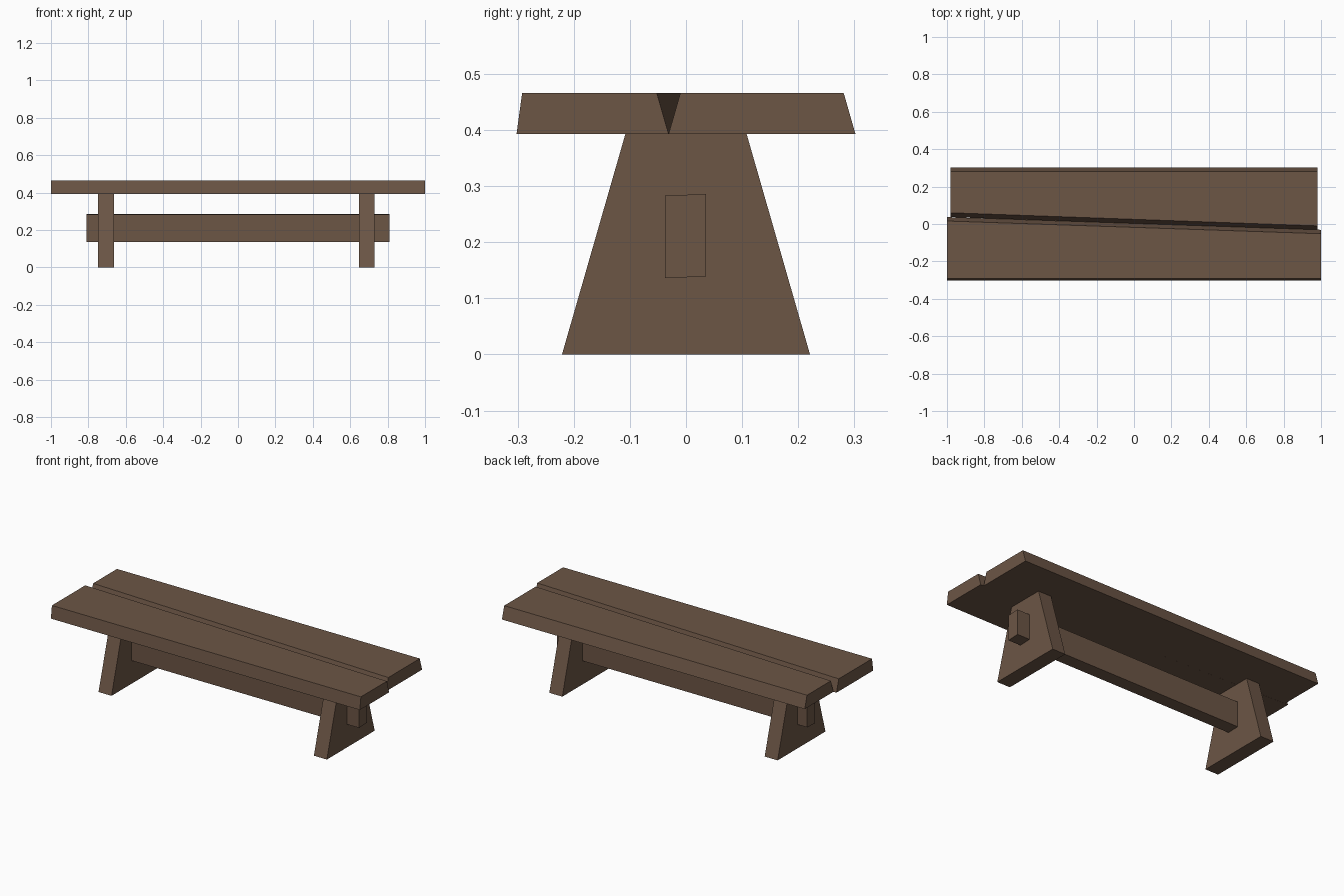
import bpy, bmesh

if "Cube" in bpy.data.objects:
    bpy.data.objects.remove(bpy.data.objects["Cube"])

wood = bpy.data.materials.new("brown wood")
wood.diffuse_color = (0.15, 0.092, 0.06, 1)
wood.use_nodes = True
wood.node_tree.nodes["Principled BSDF"].inputs["Base Color"].default_value = wood.diffuse_color


def loft(name, x0, ring0, x1, ring1):
    """Solid between two four-sided (y, z) sections at x0 and x1."""
    bm = bmesh.new()
    a = [bm.verts.new((x0, y, z)) for y, z in ring0]
    b = [bm.verts.new((x1, y, z)) for y, z in ring1]
    bm.faces.new(a)
    bm.faces.new(b[::-1])
    n = len(a)
    for i in range(n):
        j = (i + 1) % n
        bm.faces.new((a[j], a[i], b[i], b[j]))
    bmesh.ops.recalc_face_normals(bm, faces=bm.faces)
    me = bpy.data.meshes.new(name)
    bm.to_mesh(me)
    bm.free()
    me.materials.append(wood)
    ob = bpy.data.objects.new(name, me)
    bpy.context.collection.objects.link(ob)
    return ob


Z0, Z1 = 0.393, 0.466


def plank(bottom_a, bottom_b, top_a, top_b):
    return [(bottom_a, Z0), (bottom_b, Z0), (top_b, Z1), (top_a, Z1)]


# Two seat planks with bevelled edges, meeting along a slanted V groove
loft("front_seat_plank", -1.0, plank(-0.302, 0.037, -0.292, 0.016),
     1.0, plank(-0.302, -0.031, -0.292, -0.052))
loft("back_seat_plank", -0.98, plank(0.037, 0.302, 0.060, 0.281),
     0.98, plank(-0.031, 0.302, -0.010, 0.281))

# Tapered board legs
leg = [(-0.221, 0), (0.221, 0), (0.108, Z0), (-0.108, Z0)]
for name, x0, x1 in (("left_leg", -0.748, -0.664), ("right_leg", 0.646, 0.73)):
    loft(name, x0, leg, x1, leg)

# Stretcher running through both legs
beam = [(-0.037, 0.136), (0.036, 0.139), (0.036, 0.286), (-0.037, 0.283)]
loft("stretcher", -0.81, beam, 0.81, beam)
